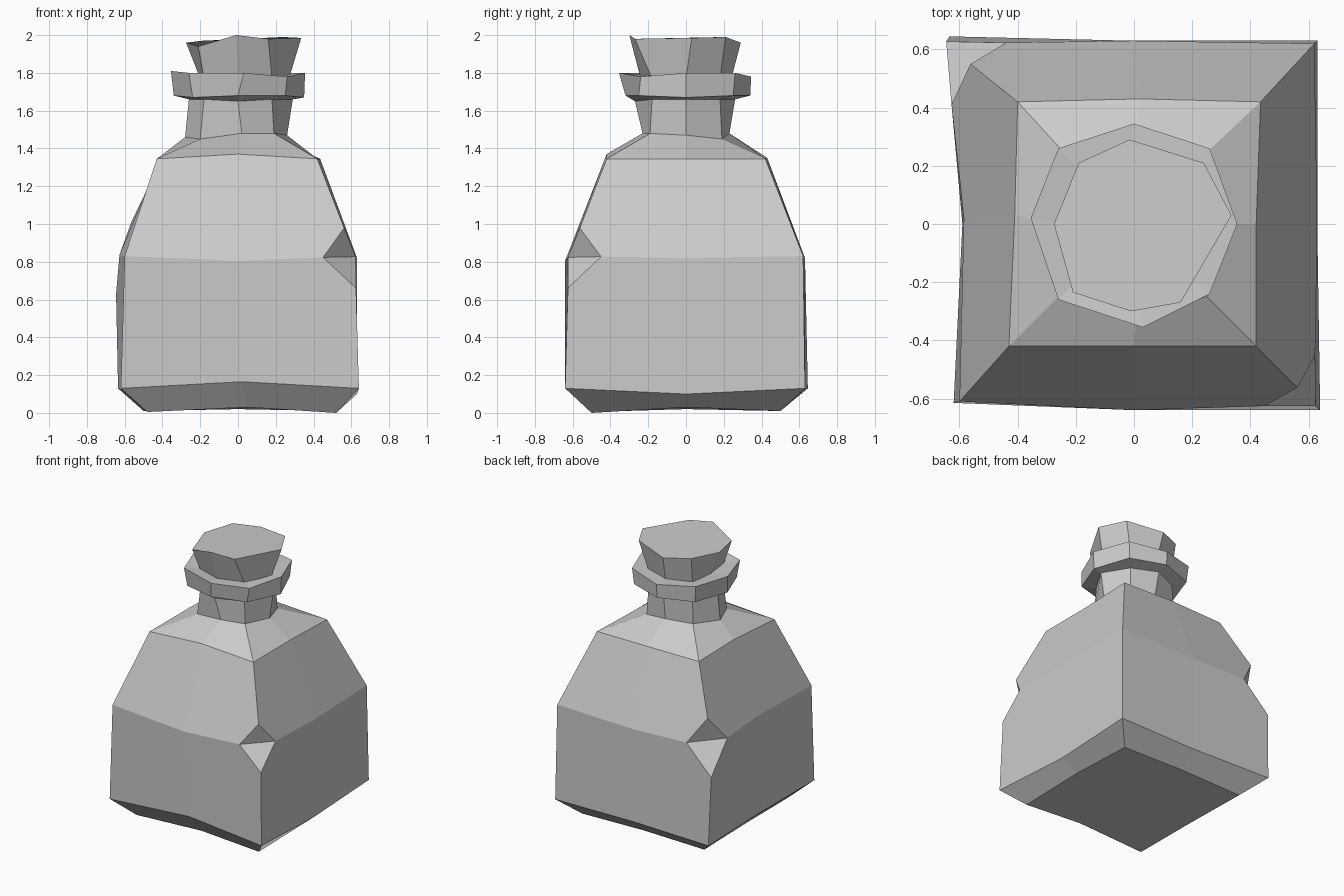
import bpy
import bmesh
from mathutils import Vector

cube = bpy.data.objects.get("Cube")
if cube:
    bpy.data.objects.remove(cube)

# One plain colour for everything
GREY = (0.6, 0.6, 0.6, 1)
grey = bpy.data.materials.new("plain_grey")
grey.use_nodes = True
grey.diffuse_color = GREY
grey.node_tree.nodes["Principled BSDF"].inputs["Base Color"].default_value = GREY

# Compass names for the eight points of a ring, counter-clockwise from +x
DIRECTIONS = dict(
    left=(1, 0), left_back=(1, 1), back=(0, 1), right_back=(-1, 1),
    right=(-1, 0), right_front=(-1, -1), front=(0, -1), left_front=(1, -1))


def ring(z, side, corner, **nudges):
    """Eight points: sides and corners, each with an optional hand-made nudge."""
    points = []
    for name, (dx, dy) in DIRECTIONS.items():
        reach = corner if dx and dy else side
        offset = Vector(nudges.get(name, (0, 0, 0)))
        points.append(Vector((dx * reach, dy * reach, z)) + offset)
    return points


def loft(bm, rings):
    """Skin a stack of rings and close both ends."""
    rows = [[bm.verts.new(p) for p in points] for points in rings]
    for low, high in zip(rows, rows[1:]):
        for i in range(len(low)):
            j = (i + 1) % len(low)
            bm.faces.new((low[i], low[j], high[j], high[i]))
    bm.faces.new(rows[0][::-1])
    bm.faces.new(rows[-1])
    return rows


def chip(bm, vert, size):
    """Knock a notch out of a corner, creased across its middle."""
    result = bmesh.ops.bevel(bm, geom=[vert], offset=size, offset_type='OFFSET',
                             segments=1, affect='VERTICES')
    face = next(f for f in result["faces"] if len(f.verts) == 4)
    by_height = sorted(face.verts, key=lambda v: v.co.z)
    bmesh.utils.face_split(face, by_height[1], by_height[2])


def finish(bm, name):
    bmesh.ops.recalc_face_normals(bm, faces=bm.faces)
    mesh = bpy.data.meshes.new(name)
    bm.to_mesh(mesh)
    bm.free()
    mesh.materials.append(grey)
    obj = bpy.data.objects.new(name, mesh)
    bpy.context.collection.objects.link(obj)


# Bottle: worn square body, sloping shoulder, eight-sided neck and lip
base = ring(0.01, 0.5, 0.5, front=(0.05, 0, 0.02), left=(0, 0, 0.02),
            left_front=(0.02, 0, -0.01), right_front=(0.02, 0, -0.005),
            back=(0, 0, 0.01), right=(0, 0, 0.01))
foot = ring(0.13, 0.62, 0.63, front=(0.02, 0.02, 0.035), left=(0.01, 0, -0.03),
            right=(0.03, 0, -0.02), right_front=(0.01, 0.015, 0),
            left_front=(0.01, -0.01, 0), right_back=(-0.005, 0.015, 0))
waist = ring(0.83, 0.63, 0.62, front=(0, -0.01, -0.025), left=(0, 0, -0.01),
             right=(0.045, 0.02, 0), right_front=(0.02, 0.01, 0),
             back=(0, 0, -0.01), right_back=(-0.03, 0, 0.01))
shoulder = ring(1.345, 0.42, 0.42, front=(0, 0, 0.025), right_front=(-0.01, 0, 0),
                left_back=(0.015, 0, 0), right=(0.01, 0.03, 0.015),
                right_back=(0.02, 0, 0), back=(0.02, 0.01, 0.005))
neck_bottom = ring(1.48, 0.25, 0.19, right=(-0.03, 0, -0.02), front=(0.02, 0.02, 0),
                   right_front=(-0.01, 0, -0.03), left_back=(0, 0, -0.03),
                   back=(0.01, -0.02, 0), left=(0.01, 0, -0.01))
neck_top = ring(1.66, 0.26, 0.18, left=(0.03, 0, 0), front=(0, -0.01, -0.01))
lip_bottom = ring(1.68, 0.34, 0.25, front=(0, 0.02, 0), left=(0.01, 0, -0.01),
                  right_front=(0.01, 0, -0.01))
lip_top = ring(1.8, 0.355, 0.26, front=(0.03, 0, 0), back=(0, -0.01, -0.02),
               left_front=(0, 0.02, -0.02), right=(0, 0.02, 0.01))
lip_inside = ring(1.785, 0.23, 0.17)

bm = bmesh.new()
rows = loft(bm, [base, foot, waist, shoulder, neck_bottom, neck_top,
                 lip_bottom, lip_top, lip_inside])
names = list(DIRECTIONS)
waist_row = rows[2]
chipped = [(waist_row[names.index("left_front")], 0.17),
           (waist_row[names.index("right_back")], 0.21)]
for vert, size in chipped:
    chip(bm, vert, size)
finish(bm, "bottle")

# Stopper: flared, rough-cut cork with an uneven top
stopper_bottom = ring(1.77, 0.24, 0.18, left=(0.03, 0, 0), right=(0.04, 0, 0))
stopper_top = ring(1.97, 0.29, 0.22, left=(0.045, 0.03, 0.015),
                   left_back=(0.02, -0.01, 0.02), back=(-0.015, 0, -0.01),
                   right_back=(0.03, -0.01, 0), right=(0.015, 0, -0.01),
                   right_front=(0.01, -0.015, -0.03), front=(-0.01, -0.01, 0.03),
                   left_front=(-0.06, -0.05, 0.01))
bm = bmesh.new()
loft(bm, [stopper_bottom, stopper_top])
finish(bm, "stopper")
